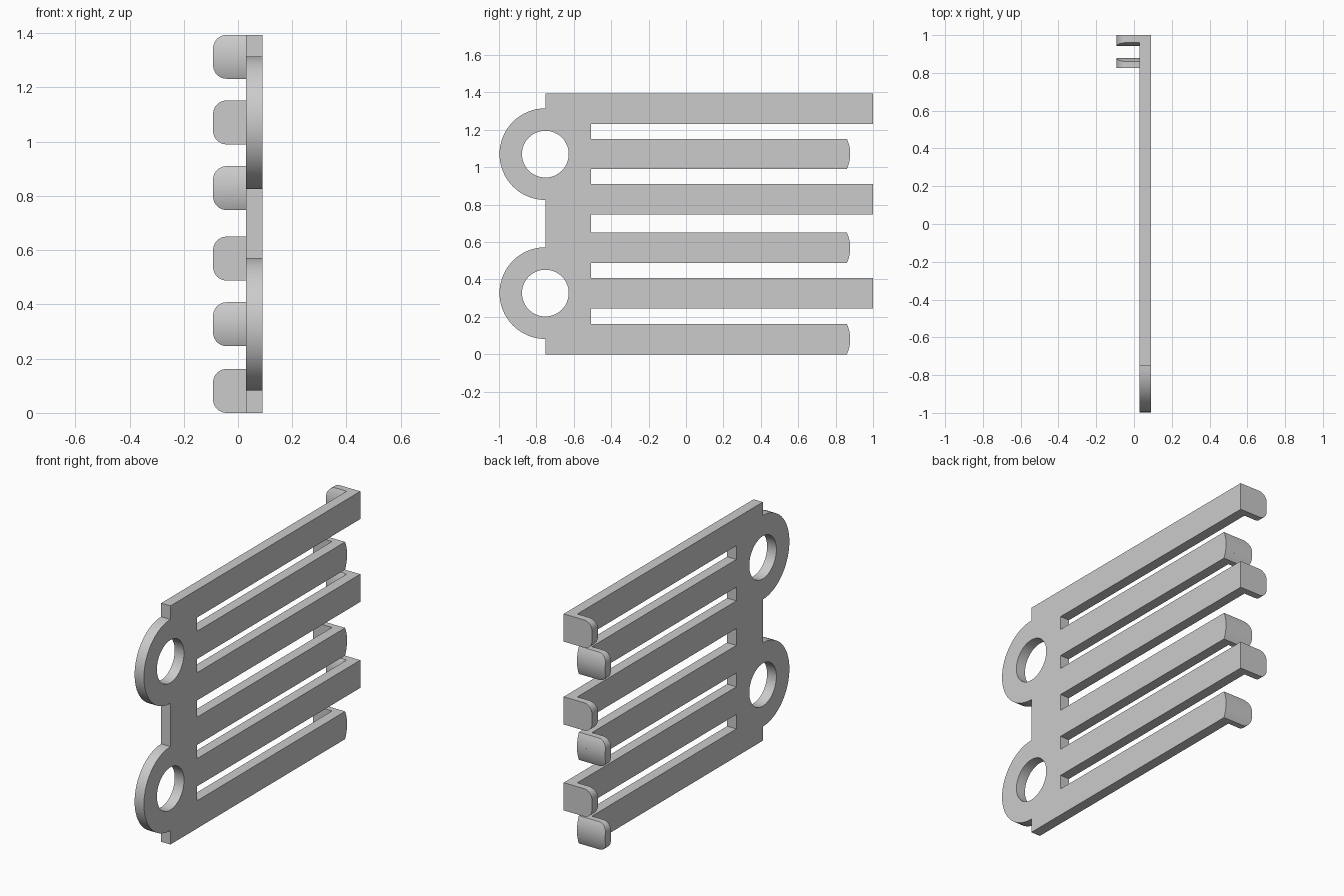
import bpy, bmesh
from math import sin, cos, pi, sqrt
from mathutils import Matrix

cube = bpy.data.objects.get("Cube")
if cube:
    bpy.data.objects.remove(cube, do_unlink=True)

grey = bpy.data.materials.new("plain_grey")
grey.use_nodes = True
colour = (0.6, 0.6, 0.6, 1)
grey.diffuse_color = colour
grey.node_tree.nodes["Principled BSDF"].inputs["Base Color"].default_value = colour

X_IN, X_OUT, X_TAB = 0.03, 0.09, -0.092
HEIGHT, WIDTH = 1.394, 0.162
BACK, SLOT, LONG, SHORT = -0.752, -0.508, 1.0, 0.86
BULGE, CORNER = 0.018, 0.05
RING_Z, RING_R, HOLE_R = (0.327, 1.07), 0.245, 0.125
# Bottom of each finger, from the lowest up; odd ones are long
FINGERS = [0, 0.246, 0.488, 0.748, 0.99, HEIGHT - WIDTH]


def bulge(t):
    """Shallow arc height, t runs 0..1 across the finger."""
    half = WIDTH / 2
    radius = (half ** 2 + BULGE ** 2) / (2 * BULGE)
    return sqrt(radius ** 2 - (half * (2 * t - 1)) ** 2) - radius + BULGE


def finish(bm, name):
    bmesh.ops.remove_doubles(bm, verts=bm.verts, dist=1e-5)
    bmesh.ops.recalc_face_normals(bm, faces=bm.faces)
    mesh = bpy.data.meshes.new(name)
    bm.to_mesh(mesh)
    bm.free()
    mesh.materials.append(grey)
    obj = bpy.data.objects.new(name, mesh)
    bpy.context.collection.objects.link(obj)
    bpy.ops.object.select_all(action='DESELECT')
    obj.select_set(True)
    bpy.context.view_layer.objects.active = obj
    bpy.ops.object.shade_smooth_by_angle(angle=pi / 6)
    return obj


# Plate outline in (y, z): fingers up the front, rings down the back
outline = []
for i, z in enumerate(FINGERS):
    outline.append((BACK if i == 0 else SLOT, z))
    if i % 2:
        outline += [(LONG, z), (LONG, z + WIDTH)]
    else:
        outline += [(SHORT + bulge(k / 16), z + WIDTH * k / 16) for k in range(17)]
    outline.append((BACK if i == 5 else SLOT, z + WIDTH))
for zc in reversed(RING_Z):
    for k in range(33):
        a = pi / 2 + pi * k / 32
        outline.append((BACK + RING_R * cos(a), zc + RING_R * sin(a)))
holes = [[(BACK + HOLE_R * cos(2 * pi * k / 48), zc + HOLE_R * sin(2 * pi * k / 48))
          for k in range(48)] for zc in RING_Z]

# Filled, extruded outline turned into a mesh
curve = bpy.data.curves.new("plate_outline", 'CURVE')
curve.dimensions = '2D'
curve.fill_mode = 'BOTH'
curve.extrude = (X_OUT - X_IN) / 2
for points in [outline] + holes:
    spline = curve.splines.new('POLY')
    spline.points.add(len(points) - 1)
    for p, (y, z) in zip(spline.points, points):
        p.co = (y, z, 0, 1)
    spline.use_cyclic_u = True
helper = bpy.data.objects.new("plate_outline", curve)
bpy.context.collection.objects.link(helper)
graph = bpy.context.evaluated_depsgraph_get()
flat = bpy.data.meshes.new_from_object(helper.evaluated_get(graph))
bpy.data.objects.remove(helper, do_unlink=True)
flat.materials.clear()
flat.transform(Matrix(((0, 0, 1, (X_IN + X_OUT) / 2), (1, 0, 0, 0),
                       (0, 1, 0, 0), (0, 0, 0, 1))))
bm = bmesh.new()
bm.from_mesh(flat)
bpy.data.meshes.remove(flat)
finish(bm, "slotted_plate")

# Height and tip inset of each tab row, with rounded corners
rows = [(CORNER * (1 - cos(a)), CORNER * (1 - sin(a)))
        for a in (pi / 2 * k / 8 for k in range(9))]
rows += [(CORNER + (WIDTH - 2 * CORNER) * k / 6, 0) for k in range(1, 6)]
rows += [(WIDTH - h, inset) for h, inset in reversed(rows[:9])]


def tab(name, z, is_long):
    """Bent end tab, lofted upward through rectangles."""
    bm = bmesh.new()
    rings = []
    for h, inset in rows:
        b = bulge(h / WIDTH)
        y0, y1 = (0.96 - b, LONG) if is_long else (0.825, SHORT + b)
        x = X_TAB + inset
        rings.append([bm.verts.new((px, py, z + h)) for px, py in
                      ((x, y0), (X_IN, y0), (X_IN, y1), (x, y1))])
    for low, high in zip(rings, rings[1:]):
        for k in range(4):
            n = (k + 1) % 4
            bm.faces.new((low[k], low[n], high[n], high[k]))
    bm.faces.new(rings[0])
    bm.faces.new(rings[-1])
    finish(bm, name)


for i, z in enumerate(FINGERS):
    tab(f"{'long' if i % 2 else 'short'}_finger_tab_{i + 1}", z, i % 2 == 1)
